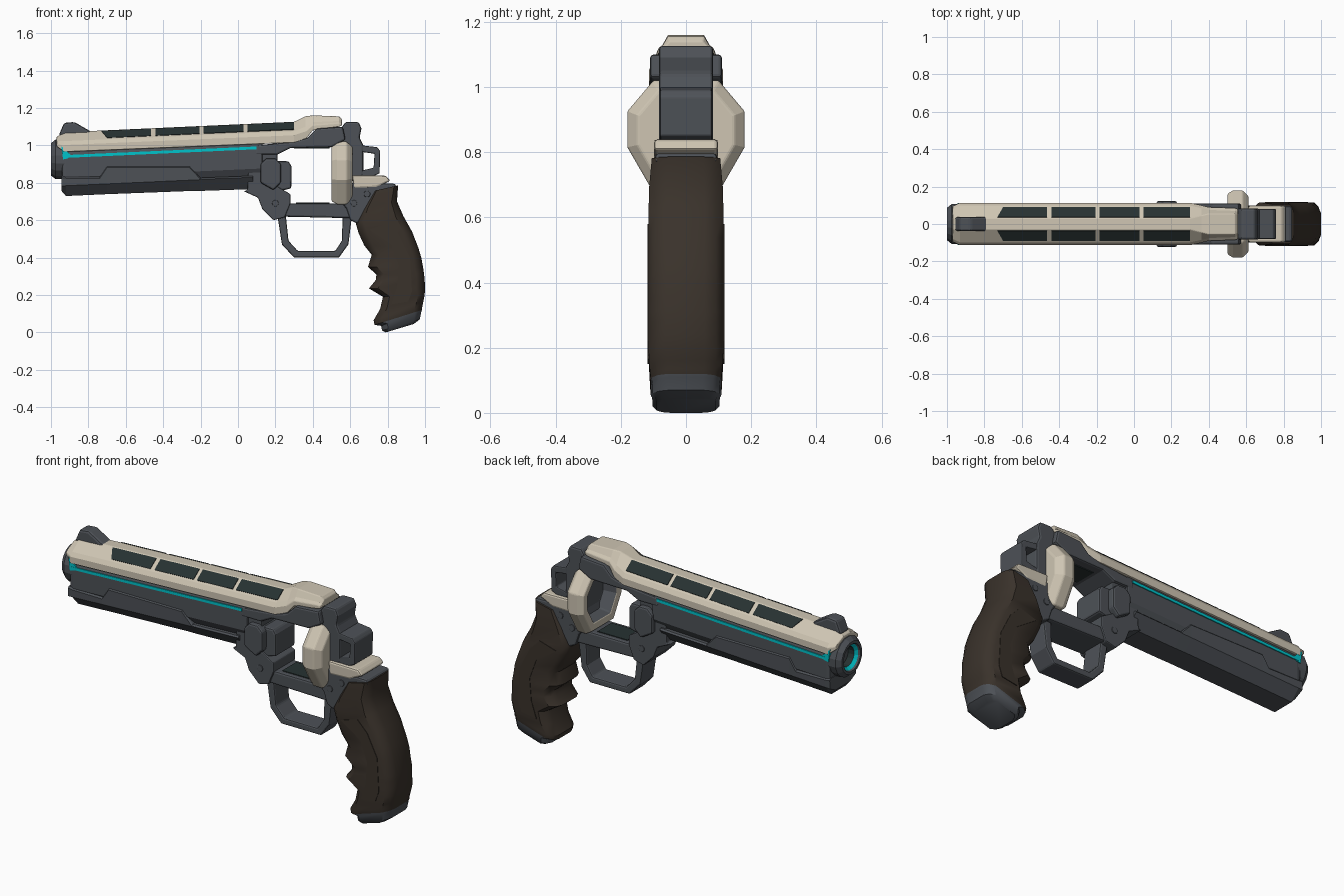
import bpy, bmesh, math
from mathutils import Vector


def material(name, rgb):
    m = bpy.data.materials.new(name)
    m.diffuse_color = (*rgb, 1)
    return m


GREY = material("gunmetal grey", (0.075, 0.083, 0.095))
CREAM = material("warm cream", (0.62, 0.56, 0.45))
BROWN = material("dark brown", (0.042, 0.032, 0.024))
DARK = material("dark green black", (0.02, 0.031, 0.031))
CYAN = material("bright cyan", (0.0, 0.55, 0.6))


def loft(name, rings, mats, bevel=0.0, smooth=False):
    """Skin a list of closed point rings; mats is one material or one per segment."""
    if not isinstance(mats, list):
        mats = [mats] * (len(rings) - 1)
    slots = list(dict.fromkeys(mats))
    bm = bmesh.new()
    vr = [[bm.verts.new(p) for p in r] for r in rings]
    n = len(rings[0])
    for a, b, m in zip(vr, vr[1:], mats):
        for i in range(n):
            f = bm.faces.new((a[i], a[(i + 1) % n], b[(i + 1) % n], b[i]))
            f.material_index = slots.index(m)
    bm.faces.new(vr[0][::-1]).material_index = slots.index(mats[0])
    bm.faces.new(vr[-1]).material_index = slots.index(mats[-1])
    bmesh.ops.recalc_face_normals(bm, faces=bm.faces)
    me = bpy.data.meshes.new(name)
    bm.to_mesh(me)
    bm.free()
    for m in slots:
        me.materials.append(m)
    ob = bpy.data.objects.new(name, me)
    bpy.context.collection.objects.link(ob)
    if bevel:
        mod = ob.modifiers.new("bevel", 'BEVEL')
        mod.width, mod.segments = bevel, 2
        mod.limit_method, mod.angle_limit = 'ANGLE', math.radians(35)
    if smooth:
        bpy.ops.object.select_all(action='DESELECT')
        ob.select_set(True)
        bpy.context.view_layer.objects.active = ob
        bpy.ops.object.shade_smooth_by_angle(angle=math.radians(40))
    return ob


def prism(name, pts, hw, mat, bevel=0.01, y=0.0):
    """Side profile (x, z) extruded symmetrically across y."""
    return loft(name, [[(x, y + s * hw, z) for x, z in pts] for s in (-1, 1)], mat, bevel)


def tilt(x):
    return 0.045 * (x + 0.9)


def xloft(name, stations, mat, tilted=False, bevel=0.0):
    """Half sections (y, z) at each x, mirrored over y and skinned along x."""
    rings = []
    for x, half in stations:
        d = tilt(x) if tilted else 0
        rings.append([(x, y, z + d) for y, z in half] +
                     [(x, -y, z + d) for y, z in reversed(half)])
    return loft(name, rings, mat, bevel)


# Lower barrel body
body = [(0.09, 0.99), (0.107, 0.95), (0.107, 0.83), (0.06, 0.75)]
xloft("barrel_body", [(-0.94, [(y * 0.95, z) for y, z in body]), (-0.92, body), (0.13, body)],
      GREY, True, 0.006)

# Stepped under-barrel shroud
shroud = []
for x, top, bot in ((-0.945, 0.83, 0.76), (-0.92, 0.825, 0.73), (-0.74, 0.815, 0.73),
                    (-0.70, 0.873, 0.73), (-0.26, 0.853, 0.727), (-0.20, 0.787, 0.725),
                    (0.08, 0.785, 0.722)):
    shroud.append((x, [(0.105, top + 0.008), (0.113, top), (0.112, 0.785), (0.062, bot)]))
xloft("under_barrel_shroud", shroud, GREY, True)

# Glowing side strip and its front arrow
xloft("glow_strip", [(x, [(0.112, 0.949), (0.112, 0.934)]) for x in (-0.93, 0.1)], CYAN, True)
prism("glow_arrow", [(-0.945, 0.995), (-0.895, 0.95), (-0.91, 0.93), (-0.935, 0.925)],
      0.111, CYAN, 0)


# Cream top shroud
def cream(x, w, wt, zt, zb):
    h = zt - zb
    return x, [(wt, zt), (w - 0.015, zt - h * 0.45), (w, zt - h * 0.65), (w, zb)]


xloft("top_shroud", [cream(*s) for s in (
    (-0.97, 0.095, 0.03, 1.045, 0.995), (-0.93, 0.113, 0.03, 1.07, 0.965),
    (0.30, 0.113, 0.03, 1.126, 1.015), (0.36, 0.10, 0.045, 1.155, 1.03),
    (0.40, 0.09, 0.055, 1.16, 1.08), (0.54, 0.085, 0.055, 1.155, 1.10),
    (0.555, 0.08, 0.05, 1.14, 1.105))], CREAM, bevel=0.004)

# Dark vent windows on both slopes
for k, (x0, x1) in enumerate(((-0.73, -0.465), (-0.44, -0.205), (-0.185, 0.03), (0.05, 0.30))):
    for s in (-1, 1):
        rings = []
        for off in (-0.004, 0.004):
            r = []
            for x, f in ((x0, 0.08), (x1, 0.08), (x1, 0.85), (x0 + 0.03 * (k == 0), 0.85)):
                zt = 1.07 + 0.0455 * (x + 0.93)
                r.append((x, s * (0.03 + 0.068 * f + off * 0.59), zt - 0.05 * f + off * 0.8))
            rings.append(r)
        loft(f"vent_window_{k}_{'right' if s < 0 else 'left'}", rings, DARK)


# Rings turned around the barrel axis
def turned(name, profile, cz, n, ry, rz, mats, rot=0.0):
    rings = []
    for x, r in profile:
        rings.append([(x, ry * r * math.cos(2 * math.pi * (i + rot) / n),
                       cz + rz * r * math.sin(2 * math.pi * (i + rot) / n)) for i in range(n)])
    return loft(name, rings, mats)


# Muzzle with glowing inner ring
turned("muzzle", [(-0.90, 0.48), (-0.975, 0.50), (-0.99, 0.64), (-1.0, 0.68), (-1.0, 0.82),
                  (-0.975, 1.0), (-0.92, 1.0)], 0.925, 16, 0.108, 0.108,
       [DARK, CYAN, GREY, GREY, GREY, GREY], 0.5)

# Front sight
prism("front_sight", [(-0.96, 1.05), (-0.93, 1.12), (-0.875, 1.125), (-0.78, 1.07), (-0.8, 1.05)],
      0.038, GREY, 0.012)

# Frame: front block, straps and rear
prism("frame_front", [(0.06, 0.98), (0.05, 0.76), (0.03, 0.755), (0.107, 0.72), (0.13, 0.66),
                      (0.19, 0.60), (0.25, 0.615), (0.28, 0.69), (0.28, 0.74), (0.21, 0.78),
                      (0.21, 0.98)], 0.095, GREY)
prism("top_strap", [(0.09, 0.95), (0.10, 1.0), (0.30, 1.02), (0.37, 1.04), (0.42, 1.09),
                    (0.56, 1.10), (0.575, 1.03), (0.50, 0.99), (0.28, 0.985), (0.21, 0.95)],
      0.11, GREY)
prism("bottom_strap", [(0.19, 0.62), (0.19, 0.69), (0.57, 0.69), (0.63, 0.66), (0.63, 0.61)],
      0.085, GREY)
prism("strap_insert", [(0.31, 0.686), (0.31, 0.694), (0.49, 0.694), (0.49, 0.686)], 0.06, DARK, 0)
prism("strap_underside_insert", [(0.30, 0.982), (0.30, 0.99), (0.49, 0.99), (0.49, 0.982)],
      0.06, DARK, 0)
prism("frame_rear", [(0.55, 0.70), (0.58, 0.66), (0.60, 0.60), (0.64, 0.58), (0.74, 0.73),
                     (0.85, 0.77), (0.84, 0.795), (0.63, 0.80), (0.58, 0.80)], 0.095, GREY)

# Crane blocks beside the cylinder opening
prism("crane_block", [(0.12, 0.80), (0.12, 0.90), (0.15, 0.93), (0.20, 0.93), (0.23, 0.90),
                      (0.23, 0.80), (0.19, 0.76)], 0.122, GREY)
prism("crane_lug", [(0.20, 0.75), (0.20, 0.915), (0.27, 0.915), (0.285, 0.89), (0.285, 0.77)],
      0.085, GREY)

# Frame pins
for k, (x, z, w) in enumerate(((0.20, 0.69, 0.1), (0.62, 0.69, 0.1), (0.69, 0.74, 0.1))):
    prism(f"frame_pin_{k}", [(x + 0.018 * math.cos(a * math.pi / 4),
                              z + 0.018 * math.sin(a * math.pi / 4)) for a in range(8)],
          w, GREY, 0.003)

# Trigger guard
prism("trigger_guard", [(0.21, 0.63), (0.235, 0.47), (0.30, 0.40), (0.54, 0.40), (0.59, 0.47),
                        (0.61, 0.63), (0.56, 0.63), (0.555, 0.49), (0.52, 0.435), (0.32, 0.435),
                        (0.27, 0.49), (0.255, 0.63)], 0.06, GREY, 0.008)

# Cream recoil shield with grey cup inside
outline = [(0.10, 1.02), (0.18, 0.925), (0.18, 0.815), (0.105, 0.685)]
outline += [(-y, z) for y, z in reversed(outline)]
cup = [(0.575, 0.60), (0.505, 0.68), (0.50, 0.90), (0.53, 1.0), (0.58, 1.0), (0.612, 0.82)]
loft("recoil_shield", [[(x, y * s, 0.855 + (z - 0.855) * s) for y, z in outline] for x, s in cup],
     [GREY, CREAM, CREAM, CREAM, CREAM], 0.006)

# Hammer post and open loop
prism("hammer_post", [(0.55, 1.09), (0.575, 1.125), (0.645, 1.125), (0.66, 1.09), (0.65, 1.04),
                      (0.67, 1.0), (0.67, 0.84), (0.62, 0.80), (0.58, 0.86)], 0.083, GREY)
prism("hammer_loop", [(0.66, 1.0), (0.745, 0.99), (0.76, 0.97), (0.757, 0.85), (0.69, 0.82),
                      (0.66, 0.82), (0.66, 0.865), (0.725, 0.88), (0.73, 0.955), (0.66, 0.965)],
      0.08, GREY, 0.006)

# Cream saddle above the grip
prism("saddle", [(0.62, 0.77), (0.61, 0.84), (0.79, 0.838), (0.815, 0.81), (0.74, 0.775)],
      0.098, CREAM)

# Grip with finger grooves and butt cap: front point, back point, half width
rows = [(0.72, 0.755, 0.856, 0.786, 0.105), (0.665, 0.66, 0.85, 0.70, 0.113),
        (0.628, 0.59, 0.885, 0.62, 0.115), (0.645, 0.53, 0.93, 0.54, 0.115),
        (0.675, 0.465, 0.965, 0.45, 0.115), (0.715, 0.415, 0.98, 0.40, 0.115),
        (0.695, 0.35, 0.99, 0.345, 0.115), (0.74, 0.31, 0.995, 0.31, 0.115),
        (0.737, 0.28, 0.998, 0.28, 0.115), (0.70, 0.235, 1.0, 0.24, 0.115),
        (0.775, 0.19, 0.998, 0.20, 0.115), (0.76, 0.125, 0.99, 0.16, 0.113),
        (0.725, 0.065, 0.985, 0.135, 0.11), (0.73, 0.04, 0.984, 0.12, 0.108),
        (0.765, 0.035, 0.98, 0.11, 0.104), (0.77, 0.01, 0.972, 0.07, 0.102),
        (0.79, 0.0, 0.94, 0.045, 0.09)]
section = [(0, 0.5), (0.05, 0.8), (0.16, 1), (0.84, 1), (0.95, 0.8), (1, 0.5)]
section += [(t, -w) for t, w in reversed(section)]
loft("grip", [[(a + (c - a) * t, w * hw, b + (d - b) * t) for t, w in section]
              for a, b, c, d, hw in rows], [BROWN] * 13 + [GREY] * 3, smooth=True)

# Slightly raised grip side panels
panel = [(0.70, 0.55), (0.80, 0.58), (0.86, 0.52), (0.92, 0.40), (0.93, 0.22), (0.91, 0.165),
         (0.82, 0.15), (0.85, 0.24), (0.86, 0.36), (0.82, 0.47)]
for s in (-1, 1):
    prism(f"grip_panel_{'right' if s < 0 else 'left'}", panel, 0.003, BROWN, 0, s * 0.1145)
